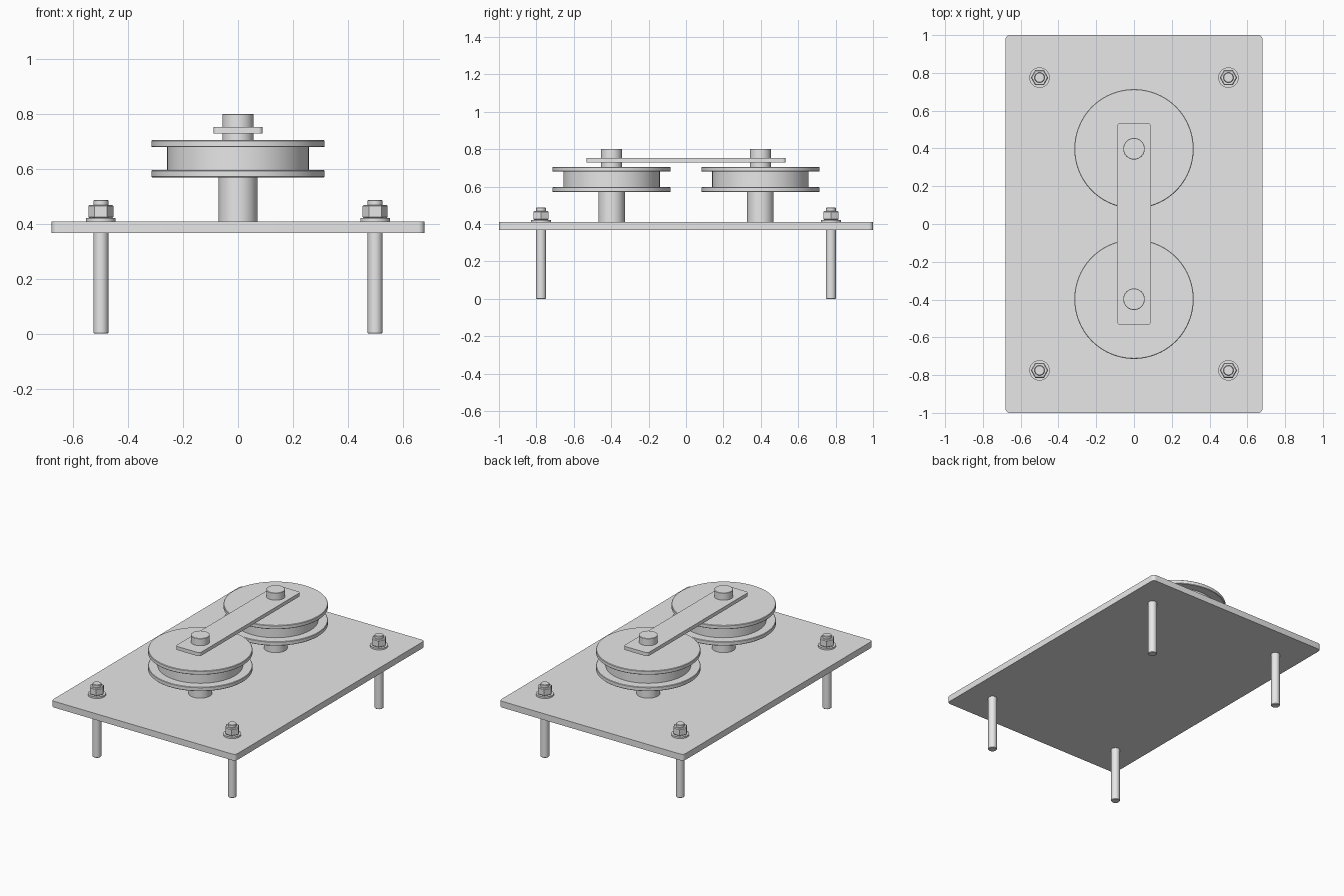
import bpy, bmesh, math

cube = bpy.data.objects.get("Cube")
if cube:
    bpy.data.objects.remove(cube, do_unlink=True)

grey = bpy.data.materials.new("plain grey metal")
grey.use_nodes = True
grey.diffuse_color = (0.8, 0.8, 0.8, 1)
grey.node_tree.nodes["Principled BSDF"].inputs["Base Color"].default_value = grey.diffuse_color


def finish(name, bm, location):
    bmesh.ops.recalc_face_normals(bm, faces=bm.faces)
    mesh = bpy.data.meshes.new(name)
    bm.to_mesh(mesh)
    bm.free()
    mesh.materials.append(grey)
    obj = bpy.data.objects.new(name, mesh)
    obj.location = location
    bpy.context.collection.objects.link(obj)
    bpy.ops.object.select_all(action='DESELECT')
    obj.select_set(True)
    bpy.context.view_layer.objects.active = obj
    bpy.ops.object.shade_smooth_by_angle(angle=math.radians(25))
    return obj


def turned(name, profile, x, y, sides=64):
    """Solid of revolution from (radius, height) points, capped at both ends."""
    bm = bmesh.new()
    rings = []
    for r, z in profile:
        angles = [math.tau * i / sides for i in range(sides)]
        rings.append([bm.verts.new((r * math.cos(a), r * math.sin(a), z)) for a in angles])
    for low, high in zip(rings, rings[1:]):
        for i in range(sides):
            j = (i + 1) % sides
            bm.faces.new((low[i], low[j], high[j], high[i]))
    bm.faces.new(rings[0])
    bm.faces.new(rings[-1])
    return finish(name, bm, (x, y, 0))


def rod(radius, bottom, top, c):
    """Cylinder profile with chamfered ends."""
    return [(radius - c, bottom), (radius, bottom + c), (radius, top - c), (radius - c, top)]


def slab(name, half_x, half_y, bottom, top, corner):
    """Flat plate with rounded vertical corners."""
    bm = bmesh.new()
    bmesh.ops.create_cube(bm, size=2)
    for v in bm.verts:
        v.co = (v.co.x * half_x, v.co.y * half_y, top if v.co.z > 0 else bottom)
    upright = [e for e in bm.edges if abs(e.verts[0].co.z - e.verts[1].co.z) > 0.001]
    bmesh.ops.bevel(bm, geom=upright, offset=corner, segments=6, profile=0.5, affect='EDGES')
    return finish(name, bm, (0, 0, 0))


# Base plate and the bar that links both shafts
slab("base_plate", 0.68, 1.0, 0.368, 0.41, 0.022)
slab("link_bar", 0.09, 0.533, 0.73, 0.754, 0.016)

# Two pulleys on their posts
for end, y in (("front", -0.398), ("back", 0.398)):
    turned(end + "_post", [(0.071, 0.41), (0.071, 0.58)], 0, y)
    turned(end + "_shaft", rod(0.057, 0.58, 0.802, 0.002), 0, y)
    lower = rod(0.316, 0.57, 0.597, 0.003)
    upper = rod(0.316, 0.68, 0.706, 0.003)
    turned(end + "_pulley", lower + [(0.258, 0.597), (0.258, 0.68)] + upper, 0, y, 96)

# Four threaded legs, each with a washer and a hexagonal nut
for end, y in (("front", -0.775), ("back", 0.775)):
    for side, x in (("left", 0.5), ("right", -0.5)):
        name = end + "_" + side
        turned(name + "_leg", rod(0.027, 0, 0.488, 0.003), x, y, 32)
        turned(name + "_washer", [(0.054, 0.41), (0.054, 0.421)], x, y, 48)
        turned(name + "_nut", rod(0.046, 0.421, 0.47, 0.005), x, y, 6)
